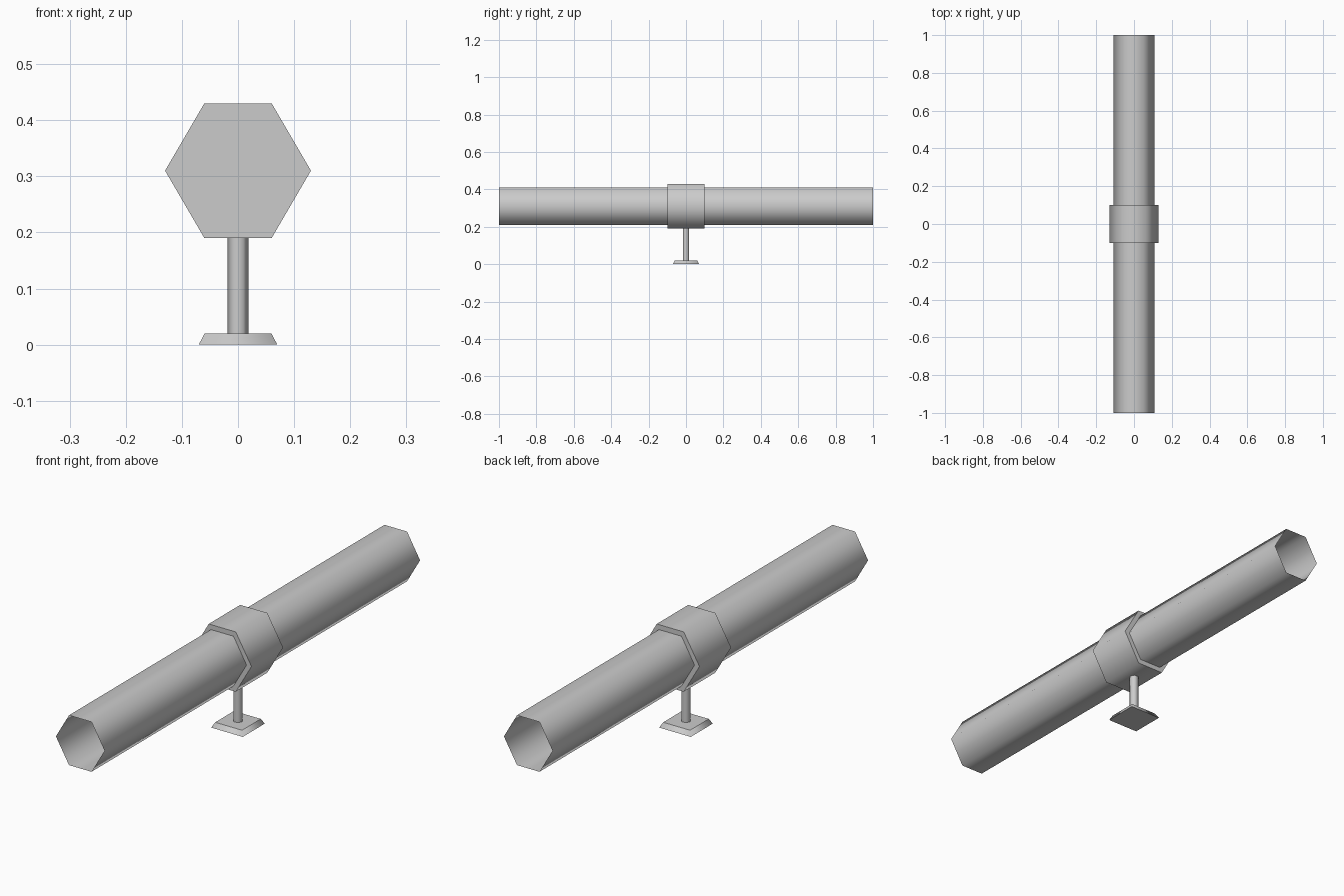
import bpy
import bmesh
from mathutils import Vector

cube = bpy.data.objects.get("Cube")
if cube:
    bpy.data.objects.remove(cube, do_unlink=True)

# Single grey metal
metal = bpy.data.materials.new("grey_metal")
metal.use_nodes = True
GREY = (0.6, 0.6, 0.6, 1)
metal.diffuse_color = GREY
metal.node_tree.nodes["Principled BSDF"].inputs["Base Color"].default_value = GREY

AXIS_Z = 0.31


def hexagon(half_width, half_flat, half_height):
    """Six-sided section with points left and right, flats top and bottom."""
    w, f, h = half_width, half_flat, half_height
    return [(w, 0), (f, h), (-f, h), (-w, 0), (-f, -h), (f, -h)]


def prism(name, section, start, end, place, capped=True, end_scale=1.0):
    """Sweep a section between two stations, with smooth sides and flat caps."""
    bm = bmesh.new()
    first = [bm.verts.new(place(u, v, start)) for u, v in section]
    last = [bm.verts.new(place(u * end_scale, v * end_scale, end)) for u, v in section]
    n = len(section)
    for i in range(n):
        j = (i + 1) % n
        bm.faces.new((first[i], first[j], last[j], last[i])).smooth = True
    if capped:
        bm.faces.new(first)
        bm.faces.new(last)
    bmesh.ops.recalc_face_normals(bm, faces=bm.faces)
    mesh = bpy.data.meshes.new(name)
    bm.to_mesh(mesh)
    bm.free()
    mesh.materials.append(metal)
    obj = bpy.data.objects.new(name, mesh)
    bpy.context.collection.objects.link(obj)
    return obj


def along_y(u, v, t):
    return Vector((u, t, AXIS_Z + v))


def along_z(u, v, t):
    return Vector((u, v, t))


# Open-ended pipe running front to back
prism("pipe", hexagon(0.108, 0.05, 0.1), -1, 1, along_y, capped=False)

# Solid collar around the middle, closing off the bore
prism("collar", hexagon(0.13, 0.06, 0.12), -0.1, 0.1, along_y)

# Support post under the collar
prism("post", hexagon(0.0185, 0.009, 0.016), 0.02, 0.19, along_z)

# Square foot with sloping sides
square = [(0.07, 0.07), (-0.07, 0.07), (-0.07, -0.07), (0.07, -0.07)]
prism("foot", square, 0, 0.02, along_z, end_scale=0.85)
